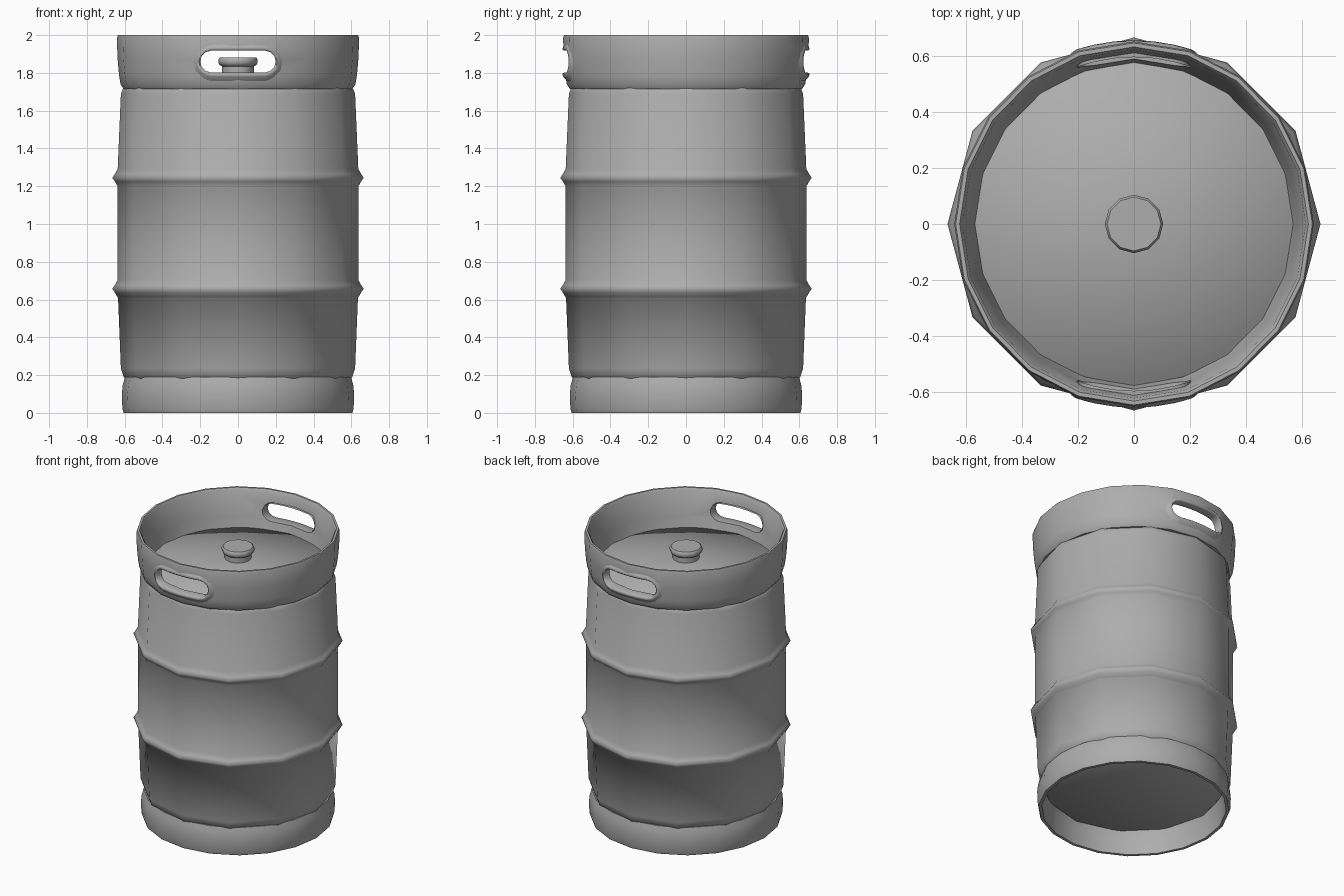
import bpy, bmesh
from math import sin, cos, pi, radians, sqrt

if "Cube" in bpy.data.objects:
    bpy.data.objects.remove(bpy.data.objects["Cube"])

# Dull steel grey shared by all parts
steel = bpy.data.materials.new("dull_steel")
steel.diffuse_color = (.42, .42, .42, 1)
steel.use_nodes = True
steel.node_tree.nodes["Principled BSDF"].inputs["Base Color"].default_value = steel.diffuse_color


def activate(ob):
    bpy.ops.object.select_all(action='DESELECT')
    ob.select_set(True)
    bpy.context.view_layer.objects.active = ob


def smooth(ob, angle=35):
    activate(ob)
    bpy.ops.object.shade_smooth_by_angle(angle=radians(angle))


def finish(name, bm):
    bmesh.ops.remove_doubles(bm, verts=bm.verts, dist=1e-5)
    bmesh.ops.recalc_face_normals(bm, faces=bm.faces)
    me = bpy.data.meshes.new(name)
    bm.to_mesh(me)
    bm.free()
    me.materials.append(steel)
    ob = bpy.data.objects.new(name, me)
    bpy.context.collection.objects.link(ob)
    return ob


def lathe(name, profile, sides, closed=False, y_scale=1):
    """Revolve (radius, z) points around the z axis."""
    bm = bmesh.new()
    vs = [bm.verts.new((r, 0, z)) for r, z in profile]
    pairs = list(zip(vs, vs[1:] + vs[:1])) if closed else list(zip(vs, vs[1:]))
    es = [bm.edges.new(p) for p in pairs]
    bmesh.ops.spin(bm, geom=vs + es, axis=(0, 0, 1), cent=(0, 0, 0),
                   angle=2 * pi, steps=sides, use_duplicate=False)
    bmesh.ops.scale(bm, vec=(1, y_scale, 1), verts=bm.verts)
    return finish(name, bm)


def slot(half_w, half_h, z, n=6):
    """Rounded slot outline in (x, z)."""
    pts = []
    for side, start in ((1, -pi / 2), (-1, pi / 2)):
        for i in range(n + 1):
            a = start + pi * i / n
            pts.append((side * (half_w - half_h) + half_h * cos(a), z + half_h * sin(a)))
        # extra points along the straight run, so it follows the curve
        w = half_w - half_h
        pts += [(side * w * t, z + side * half_h) for t in (.5, 0, -.5)]
    return pts


# Barrel with two pressed ribs, domed lid and recessed floor
body = [(0, .16), (.57, .16), (.605, .19), (.62, .235), (.635, .61)]
for z in (.657, 1.245):
    body += [(.637, z - .046), (.652, z - .02), (.665, z), (.652, z + .02), (.637, z + .046)]
body += [(.62, 1.69), (.61, 1.715), (.585, 1.745), (0, 1.81)]
smooth(lathe("barrel", body, 12), 75)

# Foot ring
foot = [(.605, 0), (.612, .02), (.615, .1), (.61, .15), (.598, .19),
        (.56, .19), (.582, .12), (.585, 0)]
smooth(lathe("foot_ring", foot, 20, True), 45)

# Top collar
collar = [(.605, 1.715), (.622, 1.74), (.63, 1.79), (.638, 1.88), (.641, 1.985), (.636, 2),
          (.622, 2), (.612, 1.985), (.585, 1.82), (.56, 1.715)]
ring = lathe("top_collar", collar, 20, True, 1.015)

# Hand holes cut through front and back
HOLE_Z = 1.86
bm = bmesh.new()
face = bm.faces.new([bm.verts.new((x, -1, z)) for x, z in slot(.205, .062, HOLE_Z)])
ext = bmesh.ops.extrude_face_region(bm, geom=[face])
bmesh.ops.translate(bm, vec=(0, 2, 0),
                    verts=[g for g in ext["geom"] if isinstance(g, bmesh.types.BMVert)])
cutter = finish("hand_hole_cutter", bm)
mod = ring.modifiers.new("hand_holes", 'BOOLEAN')
mod.operation, mod.solver, mod.object = 'DIFFERENCE', 'EXACT', cutter
activate(ring)
bpy.ops.object.modifier_apply(modifier=mod.name)
bpy.data.objects.remove(cutter)
smooth(ring, 40)

# Soft pressed lips around the hand holes: (offset from hole, radius)
section = [(.045, .63), (.022, .65), (.008, .655), (0, .645), (0, .595)]
for side, name in ((-1, "front_hand_lip"), (1, "back_hand_lip")):
    bm = bmesh.new()
    loops = [[bm.verts.new((x, side * sqrt(r * r - x * x), z))
              for x, z in slot(.2 + off, .058 + off, HOLE_Z)] for off, r in section]
    for a, b in zip(loops, loops[1:]):
        for i in range(len(a)):
            bm.faces.new((a[i - 1], a[i], b[i], b[i - 1]))
    smooth(finish(name, bm), 80)

# Tap valve on the lid
valve = [(0, 1.79), (.085, 1.79), (.085, 1.835), (.098, 1.842), (.104, 1.855),
         (.104, 1.872), (.096, 1.882), (0, 1.882)]
smooth(lathe("tap_valve", valve, 12), 40)
